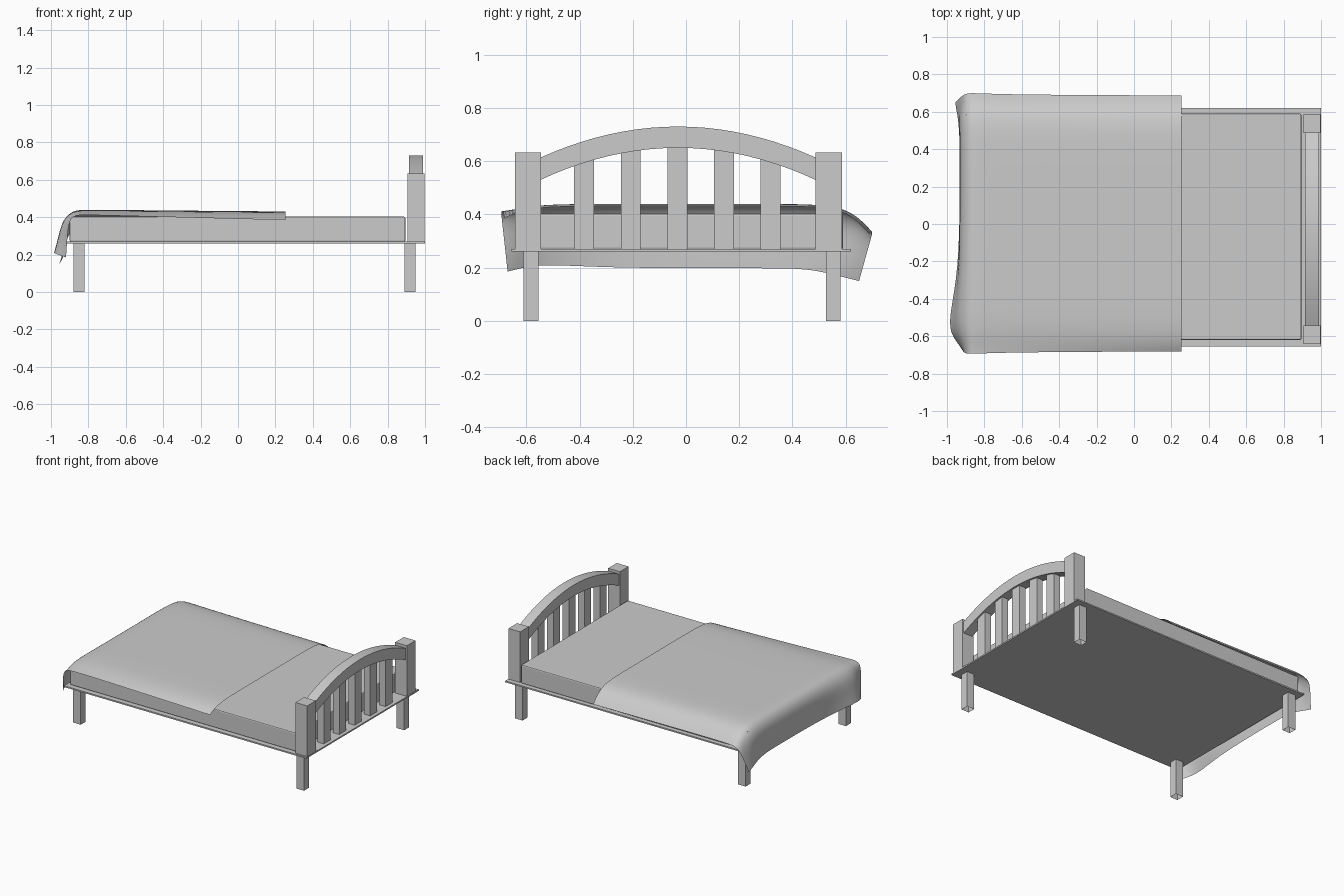
import bpy, bmesh
from mathutils import Vector

if "Cube" in bpy.data.objects:
    bpy.data.objects.remove(bpy.data.objects["Cube"])


def mesh_object(name, bm):
    bmesh.ops.recalc_face_normals(bm, faces=bm.faces)
    me = bpy.data.meshes.new(name)
    bm.to_mesh(me)
    bm.free()
    ob = bpy.data.objects.new(name, me)
    bpy.context.collection.objects.link(ob)
    return ob


def box(name, x, y, z, open_bottom=False):
    bm = bmesh.new()
    bmesh.ops.create_cube(bm, size=1)
    for v in bm.verts:
        for i, r in enumerate((x, y, z)):
            v.co[i] = r[0] if v.co[i] < 0 else r[1]
    if open_bottom:
        low = [f for f in bm.faces if f.normal.z < -0.9]
        bmesh.ops.delete(bm, geom=low, context='FACES_ONLY')
    return mesh_object(name, bm)


def shade(ob, angle):
    bpy.ops.object.select_all(action='DESELECT')
    ob.select_set(True)
    bpy.context.view_layer.objects.active = ob
    bpy.ops.object.shade_smooth_by_angle(angle=angle)


CY = -0.03          # centre line of the headboard
HALF = 0.52         # half width of the arch


def arch_z(y, crown, drop):
    return crown - drop * ((y - CY) / HALF) ** 2


# base slab, mattress
box("base_slab", (-0.92, 1.0), (-0.655, 0.62), (0.26, 0.27))
mattress = box("mattress", (-0.9, 0.895), (-0.62, 0.59), (0.268, 0.403))
bev = mattress.modifiers.new("bevel", 'BEVEL')
bev.width = 0.008
bev.segments = 2

# legs, hollow at the bottom
for end, x in (("foot", -0.88), ("head", 0.89)):
    for side, y in (("front", -0.61), ("back", 0.525)):
        box(f"{end}_{side}_leg", (x, x + 0.06), (y, y + 0.056), (0, 0.262), True)

# headboard posts
for side, y in (("front", -0.642), ("back", 0.487)):
    box(f"{side}_headboard_post", (0.905, 0.998), (y, y + 0.098), (0.27, 0.633))

# curved top rail of the headboard
bm = bmesh.new()
N = 20
ys = [CY - HALF + 2 * HALF * i / N for i in range(N + 1)]
outline = [(y, arch_z(y, 0.73, 0.118)) for y in ys]
outline += [(y, arch_z(y, 0.65, 0.122)) for y in reversed(ys)]
face = bm.faces.new([bm.verts.new((0.914, y, z)) for y, z in outline])
ext = bmesh.ops.extrude_face_region(bm, geom=[face])
bmesh.ops.translate(bm, vec=(0.074, 0, 0),
                    verts=[v for v in ext["geom"] if isinstance(v, bmesh.types.BMVert)])
shade(mesh_object("headboard_arch", bm), 0.5)

# headboard slats
for i in range(5):
    y = -0.42 + 0.175 * i
    top = min(arch_z(y, 0.65, 0.122), arch_z(y + 0.075, 0.65, 0.122)) + 0.03
    box(f"headboard_slat_{i + 1}", (0.925, 0.975), (y, y + 0.075), (0.27, top))

# blanket: cross-section over the mattress, then a flap draped over the foot
section = [(-0.682, 0.385), (-0.635, 0.41), (-0.54, 0.43), (-0.3, 0.431), (0, 0.431),
           (0.3, 0.431), (0.5, 0.43), (0.59, 0.412), (0.645, 0.375), (0.688, 0.327)]
hem = [(-0.92, -0.67, 0.185), (-0.955, -0.62, 0.198), (-1.0, -0.548, 0.214),
       (-0.945, -0.3, 0.2), (-0.932, 0, 0.198), (-0.932, 0.3, 0.198),
       (-0.932, 0.46, 0.197), (-0.94, 0.56, 0.172), (-0.95, 0.61, 0.16),
       (-0.955, 0.65, 0.15)]
rows = []
for x, grow, lift in ((0.255, 0, 0), (0, 0, 0.002), (-0.35, 0.002, 0.005),
                      (-0.65, 0.005, 0.008), (-0.82, 0.01, 0.009), (-0.885, 0.013, 0.006)):
    row = []
    for i, (y, z) in enumerate(section):
        up = lift + (0.02 * (0.25 - x) / 1.14 if i == 0 else 0)
        row.append(Vector((x, y + (grow if y > 0 else -grow) * abs(y) / 0.69, z + up)))
    rows.append(row)
last = rows[-1]
for t, bulge in ((0.2, 0.03), (0.45, 0.026), (0.72, 0.012), (1, 0)):
    row = []
    for i, (a, b) in enumerate(zip(last, hem)):
        k = 1 if 1 < i < 8 else 0.4
        row.append(a.lerp(Vector(b), t) - Vector((bulge * k, 0, 0)))
    rows.append(row)
bm = bmesh.new()
grid = [[bm.verts.new(p) for p in row] for row in rows]
for r0, r1 in zip(grid, grid[1:]):
    for i in range(len(r0) - 1):
        bm.faces.new((r0[i], r0[i + 1], r1[i + 1], r1[i]))
blanket = mesh_object("blanket", bm)
for p in blanket.data.polygons:
    p.use_smooth = True
sub = blanket.modifiers.new("smooth", 'SUBSURF')
sub.levels = sub.render_levels = 2
sub.boundary_smooth = 'PRESERVE_CORNERS'
